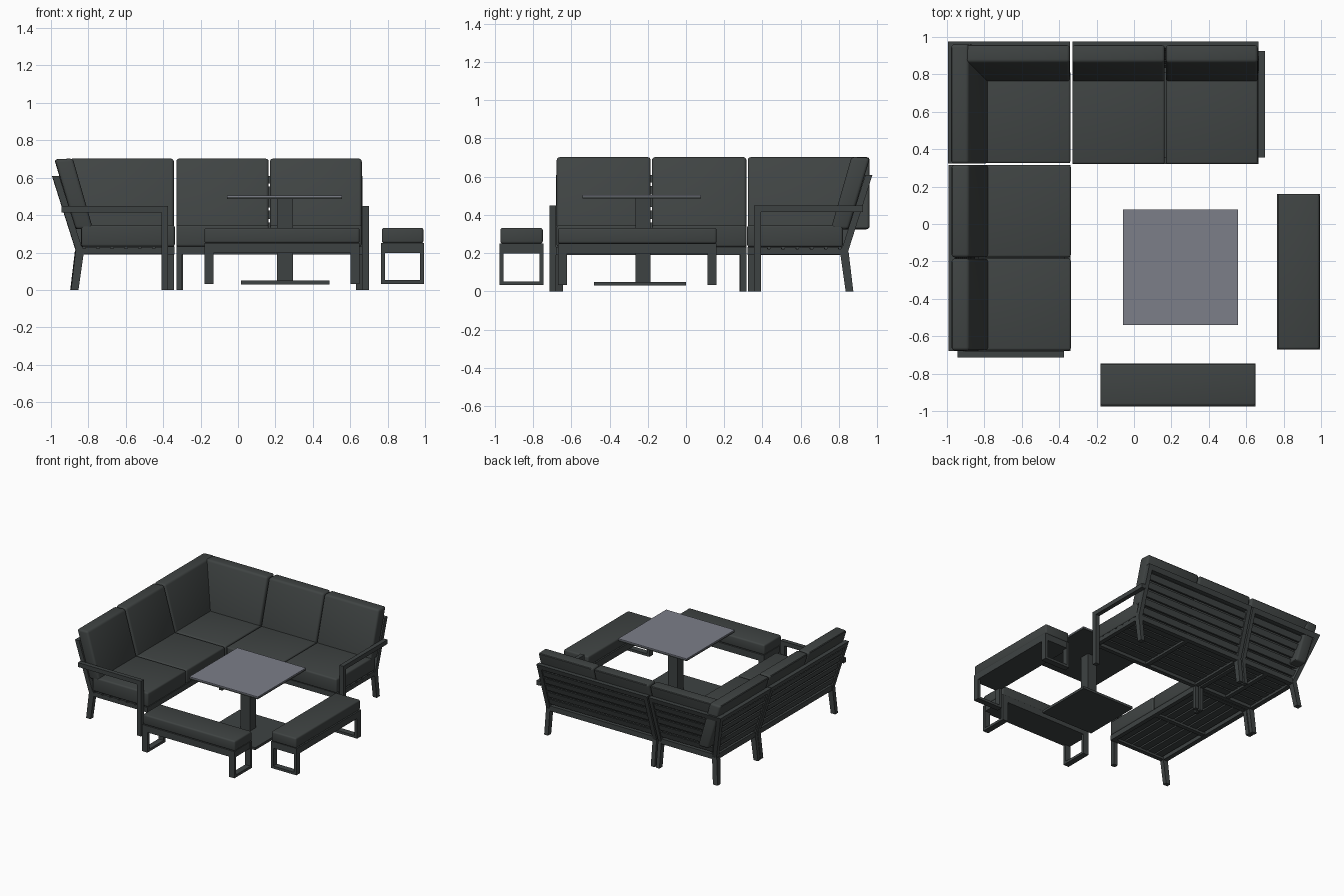
import bpy, bmesh, math

if "Cube" in bpy.data.objects:
    bpy.data.objects.remove(bpy.data.objects["Cube"])

def material(name, c):
    m = bpy.data.materials.new(name)
    m.diffuse_color = (*c, 1)
    m.use_nodes = True
    m.node_tree.nodes["Principled BSDF"].inputs["Base Color"].default_value = m.diffuse_color
    return m

FRAME = material("dark frame", (0.048, 0.055, 0.055))
CUSH = material("dark grey fabric", (0.050, 0.057, 0.056))
GLASS = material("grey table top", (0.20, 0.21, 0.25))

def same(x, y): return x, y
def left(x, y): return -y - 0.018, -x - 0.014      # diagonal mirror: back sofa -> left sofa
def turn(x, y): return -y - 0.02, -x - 0.02        # diagonal mirror inside the corner

def prism(name, prof, x0, x1, mat=FRAME, T=same, bevel=0):
    """Extrude a (y, z) profile from x0 to x1; x0/x1 may be functions of (y, z)."""
    bm = bmesh.new()
    rings = []
    for e in (x0, x1):
        ring = []
        for y, z in prof:
            x = e(y, z) if callable(e) else e
            ring.append(bm.verts.new((*T(x, y), z)))
        rings.append(ring)
    a, b = rings
    n = len(prof)
    bm.faces.new(a)
    bm.faces.new(b[::-1])
    for i in range(n):
        j = (i + 1) % n
        bm.faces.new((a[i], b[i], b[j], a[j]))
    bmesh.ops.recalc_face_normals(bm, faces=bm.faces)
    if bevel:
        bmesh.ops.bevel(bm, geom=list(bm.edges), offset=bevel, segments=3, profile=0.5, affect='EDGES')
        bmesh.ops.recalc_face_normals(bm, faces=bm.faces)
    me = bpy.data.meshes.new(name)
    bm.to_mesh(me)
    bm.free()
    ob = bpy.data.objects.new(name, me)
    me.materials.append(mat)
    bpy.context.collection.objects.link(ob)
    if bevel:
        bpy.ops.object.select_all(action='DESELECT')
        ob.select_set(True)
        bpy.context.view_layer.objects.active = ob
        bpy.ops.object.shade_smooth_by_angle(angle=math.radians(35))
    return ob

def box(name, x0, x1, y0, y1, z0, z1, mat=FRAME, T=same, bevel=0):
    return prism(name, [(y0, z0), (y1, z0), (y1, z1), (y0, z1)], x0, x1, mat, T, bevel)

SLOPE = 0.13 / 0.41
def back_y(z): return 0.845 + (z - 0.2) * SLOPE    # outer face of the reclined back

def slant(z0, z1, t, inset=0):
    """Profile of a reclined bar between two heights."""
    a, b = back_y(z0) - inset, back_y(z1) - inset
    return [(a - t, z0), (a, z0), (b, z1), (b - t, z1)]

BACK_LEG = [(0.835, 0), (0.875, 0), (0.85, 0.21), (0.805, 0.21)]
BACK_CUSHION = [(0.757, 0.325), (0.865, 0.703), (0.962, 0.698), (0.85, 0.325)]

def back_panel(x0, x1, T):
    """Top rail and horizontal slats of a backrest."""
    prism("back_top_rail", slant(0.57, 0.61, 0.035), x0, x1, FRAME, T)
    for i in range(5):
        z = 0.25 + i * 0.064
        prism("back_slat", slant(z, z + 0.046, 0.015, 0.01), x0, x1, FRAME, T)

def seat_frame(x0, x1, y0, T):
    """Seat rails with long slats between them."""
    box("seat_front_rail", x0, x1, y0, y0 + 0.035, 0.19, 0.232, FRAME, T)
    box("seat_back_rail", x0, x1, 0.81, 0.848, 0.19, 0.232, FRAME, T)
    for x in (x0, (x0 + x1) / 2 - 0.017, x1 - 0.035):
        box("seat_cross_rail", x, x + 0.035, y0, 0.848, 0.192, 0.222, FRAME, T)
    for i in range(6):
        y = y0 + 0.043 + i * 0.0745
        box("seat_slat", x0, x1, y, y + 0.06, 0.21, 0.23, FRAME, T)

def sofa(T):
    """Two-seat sofa with one arm at its outer end."""
    x0, x1 = -0.33, 0.665
    seat_frame(x0, x1, 0.322, T)
    back_panel(x0, x1, T)
    for x in (x0, x1 - 0.035):
        prism("back_post", slant(0.19, 0.61, 0.037), x, x + 0.035, FRAME, T)
        prism("back_leg", BACK_LEG, x, x + 0.035, FRAME, T)
    box("inner_front_leg", x0, x0 + 0.03, 0.325, 0.355, 0, 0.2, FRAME, T)
    # arm and its front post
    box("arm_post", x1, x1 + 0.035, 0.355, 0.392, 0, 0.415, FRAME, T)
    box("arm_rest", x1, x1 + 0.035, 0.355, 0.925, 0.415, 0.45, FRAME, T)
    # cushions
    for a, b in ((x0, 0.164), (0.171, x1 - 0.003)):
        box("seat_cushion", a, b, 0.32, 0.82, 0.232, 0.347, CUSH, T, 0.012)
        prism("back_cushion", BACK_CUSHION, a, b, CUSH, T, 0.016)

sofa(same)
sofa(left)

# corner seat
def mitre(y, z): return -y - 0.02
CX = -0.343
seat_frame(-0.868, CX, 0.325, same)
box("corner_side_rail", -0.868, -0.83, 0.325, 0.848, 0.19, 0.232)
for T in (same, turn):
    back_panel(mitre, CX, T)
    prism("corner_post", slant(0.19, 0.61, 0.037), mitre, lambda y, z: mitre(y, z) + 0.035, FRAME, T)
    prism("corner_end_post", slant(0.19, 0.61, 0.037), CX - 0.03, CX, FRAME, T)
    prism("corner_end_leg", BACK_LEG, CX - 0.03, CX, FRAME, T)
prism("corner_back_leg", BACK_LEG, lambda y, z: -0.897 + 0.12 * z, lambda y, z: -0.855 + 0.12 * z)
box("corner_front_leg", CX - 0.03, CX, 0.325, 0.355, 0, 0.2)
box("corner_seat_cushion", -0.84, CX + 0.003, 0.325, 0.82, 0.232, 0.347, CUSH, same, 0.012)
prism("corner_back_cushion", BACK_CUSHION, -0.90, CX, CUSH, same, 0.016)
prism("corner_left_cushion", BACK_CUSHION, -0.98, CX, CUSH, turn, 0.016)

# benches
def bench(x0, x1, y0, y1, T):
    box("bench_frame", x0 + 0.003, x1 - 0.003, y0, y1, 0.197, 0.25, FRAME, T)
    box("bench_cushion", x0, x1, y0 + 0.004, y1 - 0.004, 0.25, 0.332, CUSH, T, 0.012)
    for x in (x0, x1 - 0.048):
        e = x + 0.048
        box("bench_foot_bar", x, e, y0, y1, 0.033, 0.053, FRAME, T)
        for y in (y0, y1 - 0.022):
            box("bench_leg", x, e, y, y + 0.022, 0.053, 0.25, FRAME, T)

bench(-0.18, 0.65, -0.975, -0.745, same)
bench(-0.16, 0.67, -0.995, -0.765, lambda x, y: (-y, -x))

# table
box("table_base", 0.015, 0.49, -0.48, 0.0, 0.03, 0.05)
box("table_column", 0.208, 0.293, -0.263, -0.185, 0.05, 0.486)
box("table_top_frame", -0.06, 0.557, -0.541, 0.078, 0.486, 0.497)
box("table_top", -0.06, 0.557, -0.541, 0.078, 0.497, 0.505, GLASS)
